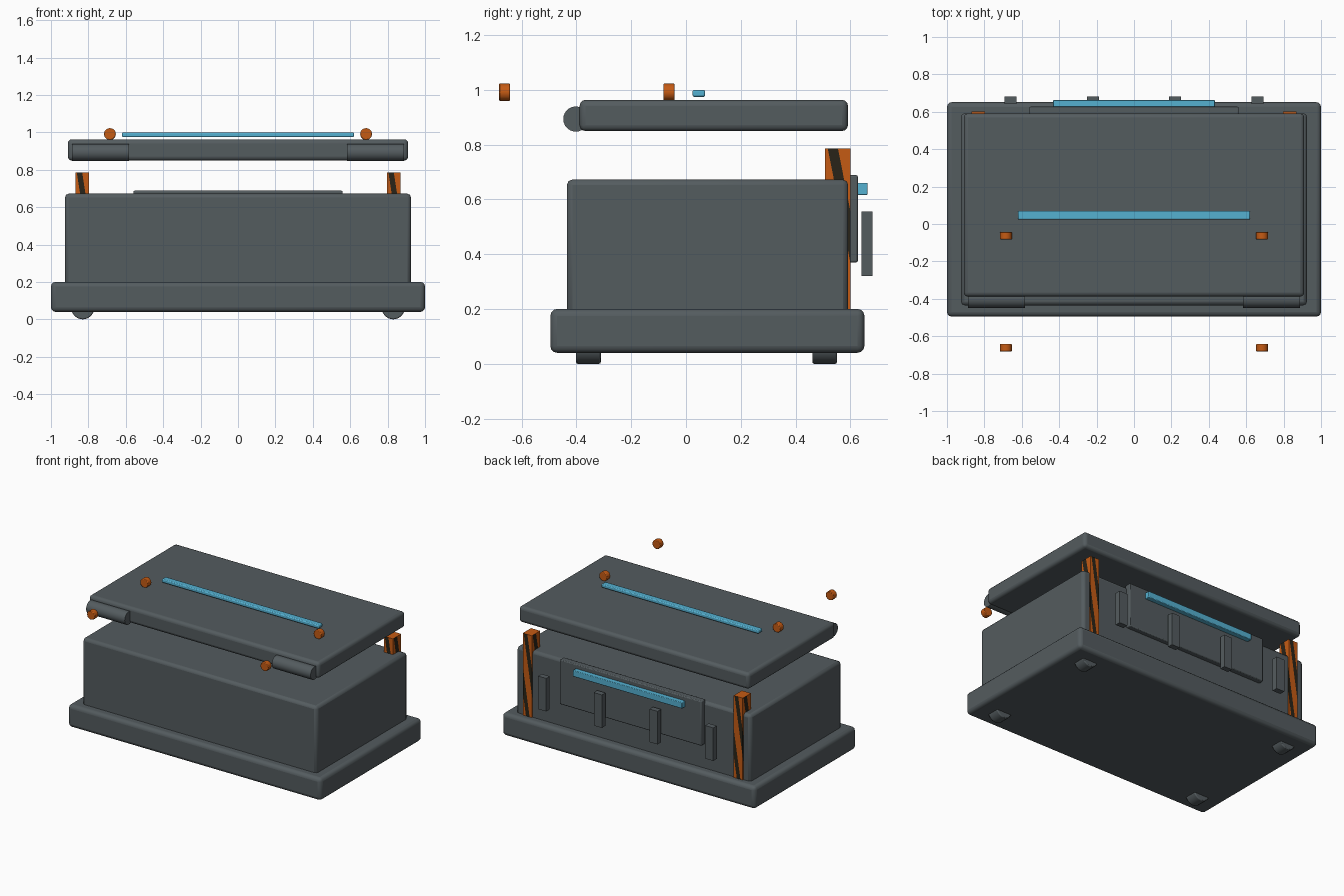
import bpy, bmesh, math
from mathutils import Vector, Matrix

if "Cube" in bpy.data.objects:
    bpy.data.objects.remove(bpy.data.objects["Cube"])


def material(name, rgb):
    m = bpy.data.materials.new(name)
    m.diffuse_color = (*rgb, 1)
    m.use_nodes = True
    m.node_tree.nodes["Principled BSDF"].inputs["Base Color"].default_value = m.diffuse_color
    return m


GREY = material("slate grey", (0.088, 0.106, 0.114))
ORANGE = material("hazard orange", (0.56, 0.105, 0.007))
BLACK = material("stripe black", (0.022, 0.017, 0.009))
BLUE = material("light blue", (0.09, 0.44, 0.64))


def finish(bm, name, mats, bevel=0, segments=2):
    me = bpy.data.meshes.new(name)
    bm.to_mesh(me)
    bm.free()
    ob = bpy.data.objects.new(name, me)
    bpy.context.collection.objects.link(ob)
    for m in mats:
        me.materials.append(m)
    if bevel:
        mod = ob.modifiers.new("bevel", "BEVEL")
        mod.width, mod.segments = bevel, segments
        mod.limit_method = 'ANGLE'
        mod.angle_limit = math.radians(50)
    bpy.ops.object.select_all(action='DESELECT')
    ob.select_set(True)
    bpy.context.view_layer.objects.active = ob
    bpy.ops.object.shade_smooth_by_angle(angle=math.radians(35))
    return ob


def box_mesh(x, y, z):
    bm = bmesh.new()
    bmesh.ops.create_cube(bm, size=1)
    for v in bm.verts:
        v.co = [(r[0] + r[1]) / 2 + c * (r[1] - r[0]) for c, r in zip(v.co, (x, y, z))]
    return bm


def box(name, x, y, z, mat=GREY, bevel=0, segments=2):
    return finish(box_mesh(x, y, z), name, [mat], bevel, segments)


def cylinder(name, center, radius, length, axis, mat=GREY, sides=16, bevel=0):
    bm = bmesh.new()
    bmesh.ops.create_cone(bm, cap_ends=True, segments=sides, radius1=radius,
                          radius2=radius, depth=length)
    turn = Matrix.Rotation(math.pi / 2, 4, 'X' if axis == 'Y' else 'Y')
    bmesh.ops.transform(bm, matrix=Matrix.Translation(center) @ turn, verts=bm.verts)
    return finish(bm, name, [mat], bevel, 2)


def striped_post(name, x, y, z):
    """Box whose four sides are cut along steep diagonal stripes."""
    bm = box_mesh(x, y, z)
    slope, lo, hi = 1.25, 0.35, 0.75
    h = z[1] - z[0]
    mid = Vector(((x[0] + x[1]) / 2, (y[0] + y[1]) / 2, z[0]))
    for n in (Vector((1, 0, 0)), Vector((-1, 0, 0)), Vector((0, 1, 0)), Vector((0, -1, 0))):
        right = Vector((0, 0, 1)).cross(n)   # to the right, seen from outside
        w = (y[1] - y[0]) if n.x else (x[1] - x[0])
        start = mid - right * w / 2
        normal = right / w + Vector((0, 0, slope / h))

        def side():
            return [f for f in bm.faces if f.normal.dot(n) > 0.9]

        bm.normal_update()
        for cut in (lo, hi, lo + 1, hi + 1, lo + 2):
            faces = side()
            geom = set(faces)
            for f in faces:
                geom.update(f.edges)
                geom.update(f.verts)
            bmesh.ops.bisect_plane(bm, geom=list(geom), dist=1e-6,
                                   plane_co=start + right * w * cut, plane_no=normal)
            bm.normal_update()
        for f in side():
            s = (f.calc_center_median() - start).dot(normal) % 1
            f.material_index = 1 if lo < s < hi else 0
    return finish(bm, name, [ORANGE, BLACK])


# main case: plinth, body and floating lid
box("base_plinth", (-1, 1), (-0.495, 0.651), (0.04, 0.2), GREY, 0.025, 3)
box("case_body", (-0.925, 0.925), (-0.435, 0.592), (0.18, 0.672), GREY, 0.02)
box("lid", (-0.91, 0.91), (-0.388, 0.591), (0.849, 0.963), GREY, 0.022, 3)

# paired parts on both sides
for s, side in ((-1, "left"), (1, "right")):
    cylinder(f"hinge_barrel_{side}", (s * 0.734, -0.402, 0.893), 0.046, 0.305, 'X', GREY, 24)
    striped_post(f"striped_post_{side}", (s * 0.833 - 0.036, s * 0.833 + 0.036),
                 (0.508, 0.601), (0.2, 0.785))
    for y, end in ((-0.356, "front"), (0.506, "back")):
        cylinder(f"foot_{end}_{side}", (s * 0.83, y, 0.063), 0.063, 0.09, 'Y', GREY, 16, 0.006)
    for y, end in ((-0.662, "front"), (-0.062, "back")):
        cylinder(f"bolt_{end}_{side}", (s * 0.685, y, 0.991), 0.032, 0.04, 'Y', ORANGE, 12, 0.004)

# back panel with light strip and vent ribs
box("back_panel", (-0.56, 0.56), (0.58, 0.627), (0.37, 0.688), GREY, 0.006)
box("back_light_strip", (-0.432, 0.432), (0.625, 0.663), (0.616, 0.66), BLUE, 0.004)
for i in range(4):
    x = -0.66 + i * 0.44
    box(f"vent_rib_{i + 1}", (x - 0.032, x + 0.032), (0.641, 0.681), (0.32, 0.556))

# light strip over the lid
box("lid_light_strip", (-0.62, 0.62), (0.024, 0.07), (0.974, 0.999), BLUE, 0.006)
